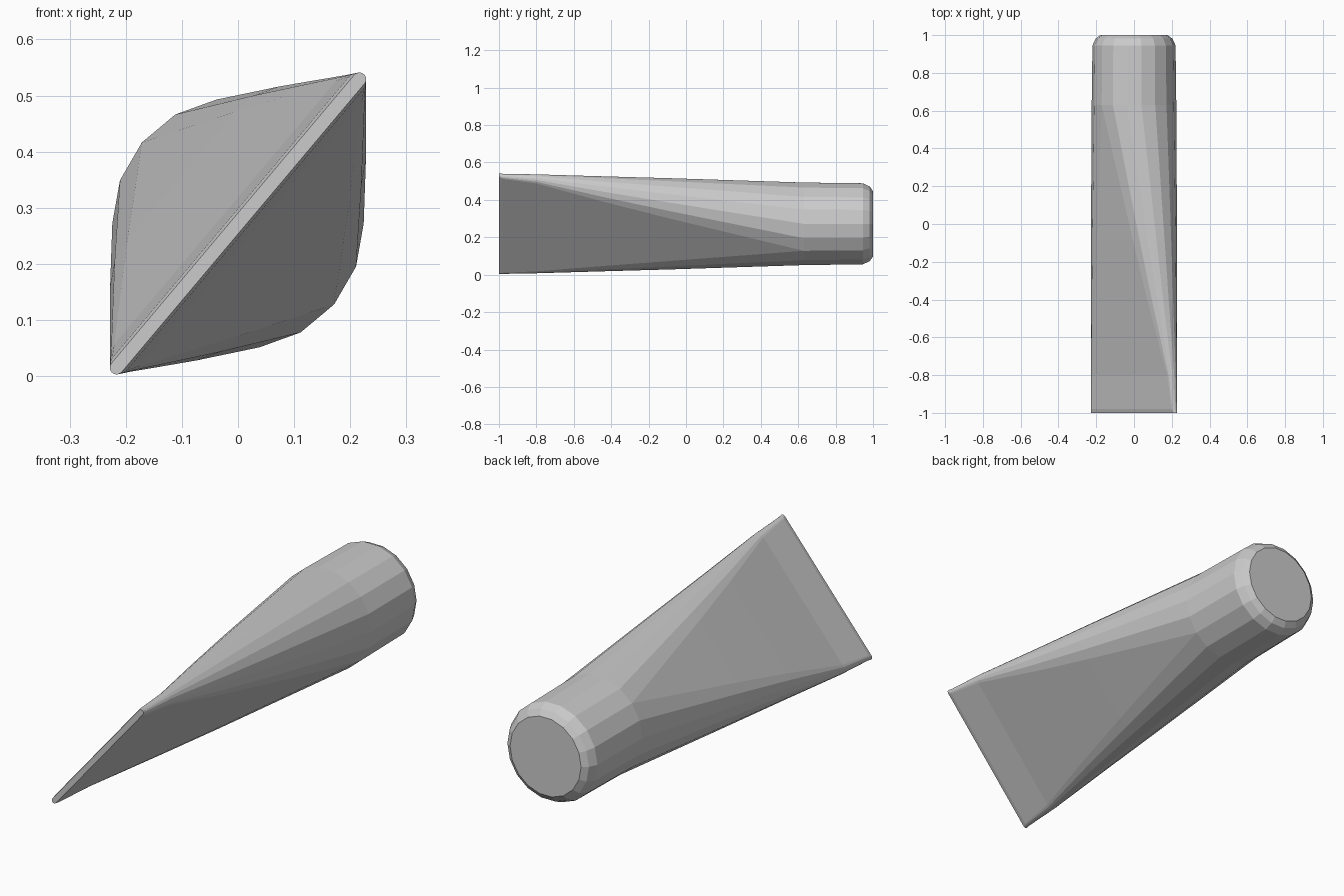
import bpy, bmesh
from math import pi, cos, sin, radians

if "Cube" in bpy.data.objects:
    bpy.data.objects.remove(bpy.data.objects["Cube"])

TILT = radians(49.9)   # slope of the flat crimped end
CZ = 0.272             # height of the tube axis
HALF = 9               # segments per rounded end


def section(y, r, h):
    """Tilted stadium outline: radius r, straight half-length h."""
    pts = []
    for side in (0, 1):
        off = h if side == 0 else -h
        for i in range(HALF + 1):
            a = -pi / 2 + pi * i / HALF + side * pi
            u, v = off + r * cos(a), r * sin(a)
            pts.append((u * cos(TILT) - v * sin(TILT), y,
                        CZ + u * sin(TILT) + v * cos(TILT)))
    return pts


def loft(name, rows, cap_start, cap_end):
    bm = bmesh.new()
    rings = [[bm.verts.new(p) for p in section(*row)] for row in rows]
    n = len(rings[0])
    for a, b in zip(rings, rings[1:]):
        for i in range(n):
            j = (i + 1) % n
            bm.faces.new((a[i], a[j], b[j], b[i]))
    if cap_start:
        bm.faces.new(rings[0])
    if cap_end:
        bm.faces.new(rings[-1])
    # round sections have no straight part, so merge their doubled points
    bmesh.ops.remove_doubles(bm, verts=bm.verts, dist=0.0002)
    bmesh.ops.recalc_face_normals(bm, faces=bm.faces)
    me = bpy.data.meshes.new(name)
    bm.to_mesh(me)
    bm.free()
    ob = bpy.data.objects.new(name, me)
    bpy.context.collection.objects.link(ob)
    # an open rim can fool the normal solver: the end cap must face outward
    end = max(me.polygons, key=lambda p: p.area if len(p.vertices) > 4 else 0)
    if end.normal.y * end.center.y < 0:
        me.flip_normals()
    return ob


# squeezed tube: thin crimped end swelling to a round shoulder (y, radius, half-length)
loft("tube_body", [(-1.0, 0.012, 0.336), (-0.98, 0.017, 0.328), (-0.8, 0.030, 0.307),
                   (-0.43, 0.085, 0.222), (-0.09, 0.132, 0.149), (0.63, 0.224, 0.0)],
     True, False)

# round cap with a chamfered rim
loft("tube_cap", [(0.63, 0.224, 0.0), (0.945, 0.220, 0.0), (0.982, 0.203, 0.0),
                  (1.0, 0.177, 0.0)], False, True)
